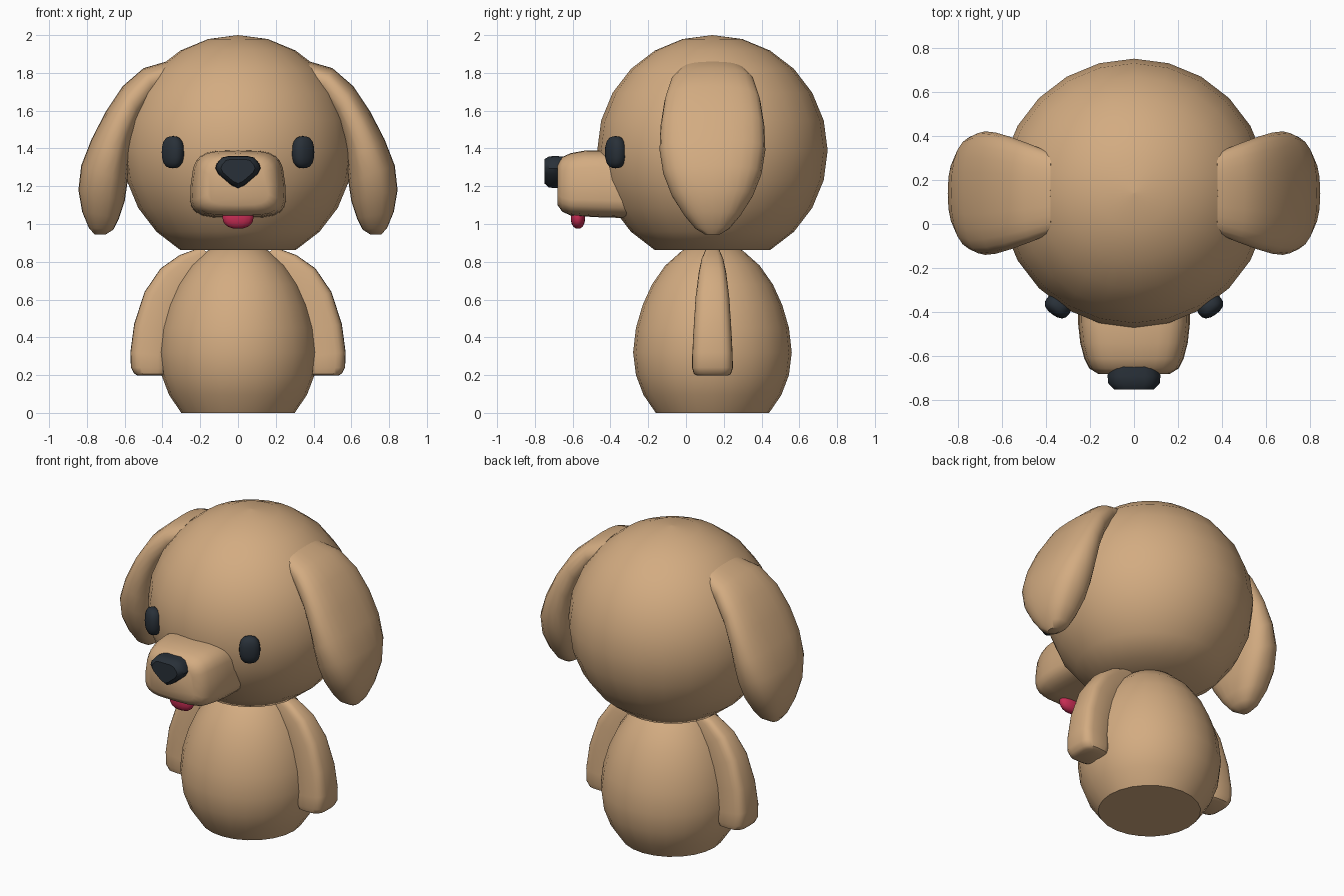
import bpy, bmesh, math
from mathutils import Vector, Matrix

old = bpy.data.objects.get("Cube")
if old:
    bpy.data.objects.remove(old, do_unlink=True)

CY = 0.14  # depth of the head and body axis


def material(name, rgb):
    m = bpy.data.materials.new(name)
    m.use_nodes = True
    m.diffuse_color = (*rgb, 1)
    bsdf = next(n for n in m.node_tree.nodes if n.type == 'BSDF_PRINCIPLED')
    bsdf.inputs["Base Color"].default_value = (*rgb, 1)
    bsdf.inputs["Roughness"].default_value = 0.8
    return m


tan = material("tan fur", (0.65, 0.41, 0.22))
dark = material("dark slate", (0.022, 0.03, 0.04))
pink = material("tongue pink", (0.58, 0.026, 0.09))


def finish(name, bm, mat, angle=40):
    bmesh.ops.recalc_face_normals(bm, faces=bm.faces[:])
    me = bpy.data.meshes.new(name)
    bm.to_mesh(me)
    bm.free()
    me.materials.append(mat)
    ob = bpy.data.objects.new(name, me)
    bpy.context.collection.objects.link(ob)
    bpy.ops.object.select_all(action='DESELECT')
    ob.select_set(True)
    bpy.context.view_layer.objects.active = ob
    bpy.ops.object.shade_smooth_by_angle(angle=math.radians(angle))
    return ob


def loft(rings):
    """Skin a list of equal rings of points and cap both ends."""
    bm = bmesh.new()
    vs = [[bm.verts.new(p) for p in r] for r in rings]
    n = len(vs[0])
    for a, b in zip(vs, vs[1:]):
        for i in range(n):
            j = (i + 1) % n
            bm.faces.new((a[i], a[j], b[j], b[i]))
    bm.faces.new(vs[0])
    bm.faces.new(vs[-1])
    return bm


def rounded(power, n=24):
    """Unit superellipse as (u, v) pairs."""
    def f(t):
        return math.copysign(abs(t) ** (2 / power), t)
    angles = [2 * math.pi * i / n for i in range(n)]
    return [(f(math.cos(a)), f(math.sin(a))) for a in angles]


def revolve(profile):
    return loft([[(r * u, CY + r * v, z) for u, v in rounded(2)] for r, z in profile])


def limb(sections, side, power):
    """Skin sections given as inner (x, z), outer (x, z) and half depth."""
    rings = []
    for xi, zi, xo, zo, w in sections:
        a, b = Vector((xi * side, CY, zi)), Vector((xo * side, CY, zo))
        mid, half = (a + b) / 2, (b - a) / 2
        rings.append([mid + half * u + Vector((0, w * v, 0)) for u, v in rounded(power)])
    return loft(rings)


def pebble(name, centre, size, mat, turn=0, power=2.6):
    """Softly squared ellipsoid."""
    bm = bmesh.new()
    bmesh.ops.create_uvsphere(bm, u_segments=16, v_segments=10, radius=1)
    for v in bm.verts:
        k = sum(abs(c) ** power for c in v.co) ** (-1 / power)
        v.co = v.co * k
    place = (Matrix.Translation(centre) @ Matrix.Rotation(turn, 4, 'Z')
             @ Matrix.Diagonal((*size, 1)))
    bm.transform(place)
    return finish(name, bm, mat)


# Head: a ball with a flat underside
R, HZ = 0.61, 1.39
ball = [(R * math.sin(math.radians(a)), HZ - R * math.cos(math.radians(a)))
        for a in range(30, 180, 15)] + [(0.001, HZ + R)]
finish("head", revolve(ball), tan)

# Body: an egg with a flat base
finish("body", revolve([(0.30, 0), (0.365, 0.095), (0.405, 0.2), (0.42, 0.32),
                        (0.405, 0.45), (0.37, 0.57), (0.32, 0.68), (0.25, 0.78),
                        (0.16, 0.86), (0.1, 0.88)]), tan)

ear = [(0.36, 1.73, 0.38, 1.86, 0.18), (0.43, 1.68, 0.50, 1.825, 0.22),
       (0.51, 1.56, 0.61, 1.73, 0.255), (0.555, 1.44, 0.70, 1.595, 0.275),
       (0.575, 1.33, 0.775, 1.45, 0.28), (0.585, 1.22, 0.83, 1.31, 0.26),
       (0.60, 1.12, 0.845, 1.18, 0.215), (0.63, 1.03, 0.825, 1.065, 0.15),
       (0.66, 0.97, 0.79, 0.98, 0.09), (0.70, 0.945, 0.76, 0.945, 0.04)]
arm = [(0.08, 0.80, 0.20, 0.875, 0.04), (0.18, 0.74, 0.31, 0.835, 0.06),
       (0.25, 0.66, 0.41, 0.765, 0.075), (0.31, 0.56, 0.495, 0.64, 0.09),
       (0.35, 0.43, 0.55, 0.47, 0.1), (0.37, 0.30, 0.57, 0.32, 0.107),
       (0.37, 0.235, 0.567, 0.24, 0.108), (0.38, 0.205, 0.55, 0.208, 0.098),
       (0.40, 0.197, 0.53, 0.197, 0.08)]
for label, side in (("left", 1), ("right", -1)):
    finish(label + "_ear", limb(ear, side, 2.5), tan)
    finish(label + "_arm", limb(arm, side, 3.6), tan)
    pebble(label + "_eye", (0.345 * side, -0.373, 1.38), (0.062, 0.045, 0.085),
           dark, turn=side * math.radians(36))

# Muzzle: squared sections from inside the head to a rounded front
muzzle = []
for y, w, low, high in ((-0.25, 0.25, 1.03, 1.37), (-0.45, 0.25, 1.035, 1.39),
                        (-0.54, 0.24, 1.04, 1.388), (-0.61, 0.222, 1.045, 1.375),
                        (-0.655, 0.2, 1.065, 1.355), (-0.68, 0.16, 1.10, 1.32)):
    mid, half = (low + high) / 2, (high - low) / 2
    muzzle.append([(w * u * (1 - 0.07 * v), y, mid + half * v) for u, v in rounded(3.8)])
finish("muzzle", loft(muzzle), tan)

# Nose: a shield outline with softened rims
right_edge = [(0, 1.19), (0.035, 1.205), (0.105, 1.265), (0.12, 1.295),
              (0.113, 1.32), (0.085, 1.352), (0.05, 1.36)]
outline = right_edge + [(-x, z) for x, z in reversed(right_edge[1:])]
nose = [[(x * s, y, 1.29 + (z - 1.29) * s) for x, z in outline]
        for y, s in ((-0.64, 0.95), (-0.69, 1), (-0.725, 0.97), (-0.75, 0.75))]
finish("nose", loft(nose), dark)

# Tongue
pebble("tongue", (0, -0.572, 1.035), (0.082, 0.038, 0.06), pink, power=2.3)
